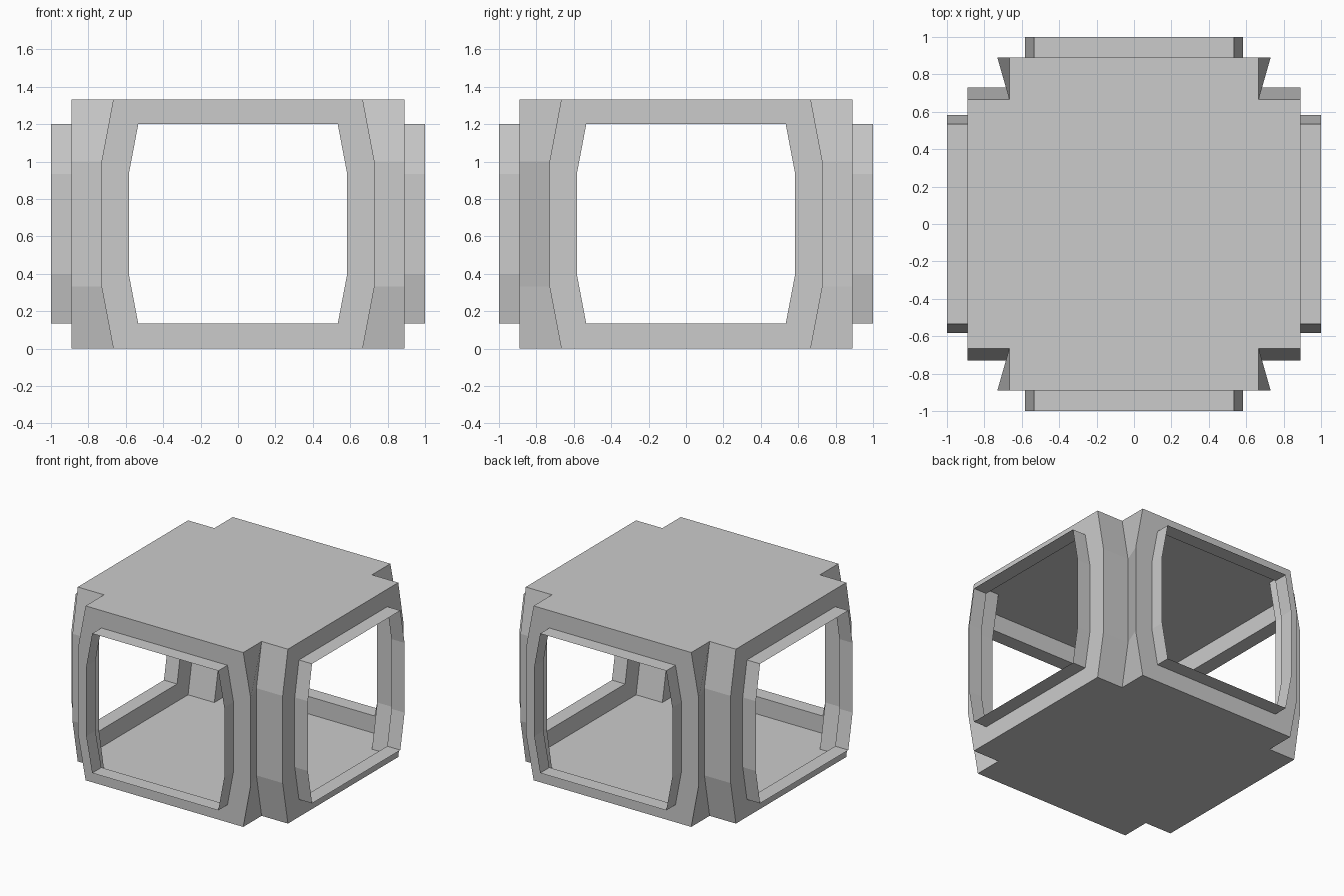
import bpy, bmesh
from mathutils import Matrix
from math import pi

if "Cube" in bpy.data.objects:
    bpy.data.objects.remove(bpy.data.objects["Cube"])

H = 4 / 3          # height
C = 2 / 3          # half width of the core
D = 8 / 9          # distance of the four walls
R = 1.0            # distance of the outer window rims
B = 0.73           # bulged half width at mid height
LEVELS = [(0, C), (H / 4, B), (H * 3 / 4, B), (H, C)]


def make_object(name, bm):
    bmesh.ops.remove_doubles(bm, verts=bm.verts, dist=1e-4)
    bmesh.ops.recalc_face_normals(bm, faces=bm.faces)
    mesh = bpy.data.meshes.new(name)
    bm.to_mesh(mesh)
    bm.free()
    obj = bpy.data.objects.new(name, mesh)
    bpy.context.collection.objects.link(obj)
    return obj


def quads(bm, a, b, closed):
    n = len(a)
    for i in range(n if closed else n - 1):
        j = (i + 1) % n
        bm.faces.new((a[i], a[j], b[j], b[i]))


# Cross-shaped floor and roof
for name, z in (("floor", 0), ("roof", H)):
    bm = bmesh.new()
    pts = []
    for sx, sy in ((1, -1), (1, 1), (-1, 1), (-1, -1)):
        corner = [(sx * C, sy * D), (sx * C, sy * C), (sx * D, sy * C)]
        pts += corner if sx * sy < 0 else corner[::-1]
    bm.faces.new([bm.verts.new((x, y, z)) for x, y in pts])
    make_object(name, bm)

# Notched corner posts
bm = bmesh.new()
for sx in (1, -1):
    for sy in (1, -1):
        rows = [[bm.verts.new((sx * x, sy * y, z))
                 for x, y in ((w, D), (C, w), (D, w))] for z, w in LEVELS]
        for low, high in zip(rows, rows[1:]):
            quads(bm, low, high, False)
make_object("corner_posts", bm)

# Four window walls, each with a thin projecting rim
outline = [(w, z) for z, w in LEVELS] + [(-w, z) for z, w in reversed(LEVELS)]
window = [(x * 0.8, H / 2 + (z - H / 2) * 0.8) for x, z in outline]
for k, side in enumerate(("front", "right", "back", "left")):
    turn = Matrix.Rotation(k * pi / 2, 4, 'Z')
    bm = bmesh.new()
    outer = [bm.verts.new((x, -D, z)) for x, z in outline]
    inner = [bm.verts.new((x, -D, z)) for x, z in window]
    rim = [bm.verts.new((x, -R, z)) for x, z in window]
    quads(bm, outer, inner, True)
    quads(bm, inner, rim, True)
    bm.transform(turn)
    make_object(side + "_window_wall", bm)
